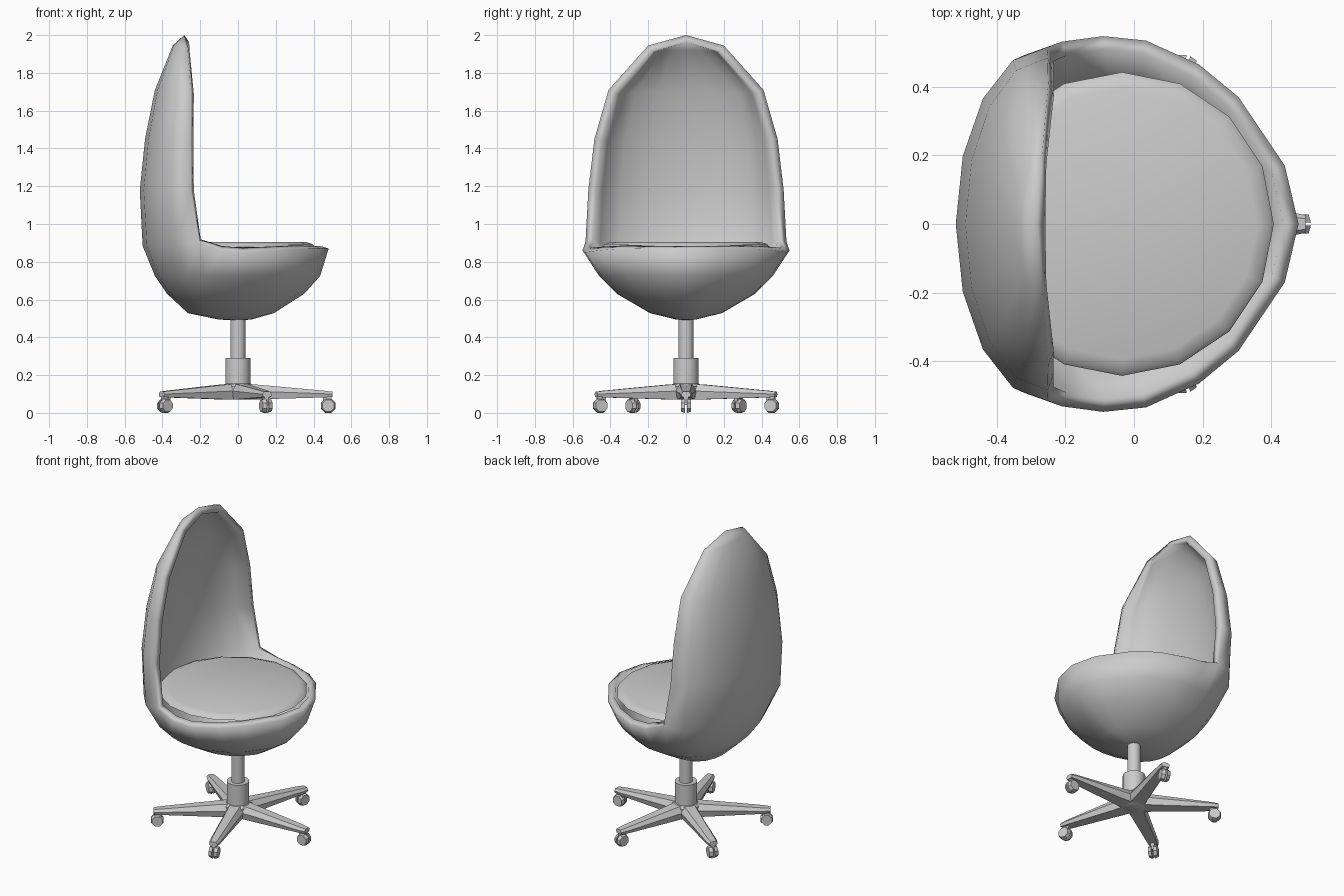
import bpy, bmesh
from math import sin, cos, pi, radians
from mathutils import Matrix, Vector

if "Cube" in bpy.data.objects:
    bpy.data.objects.remove(bpy.data.objects["Cube"])


def finish(name, bm, angle=35):
    bmesh.ops.recalc_face_normals(bm, faces=bm.faces[:])
    me = bpy.data.meshes.new(name)
    bm.to_mesh(me)
    bm.free()
    ob = bpy.data.objects.new(name, me)
    bpy.context.collection.objects.link(ob)
    bpy.ops.object.select_all(action='DESELECT')
    ob.select_set(True)
    bpy.context.view_layer.objects.active = ob
    bpy.ops.object.shade_smooth_by_angle(angle=radians(angle))
    return ob


def loft(bm, rings, closed=True):
    """Bridge successive vertex rings with quads."""
    for a, b in zip(rings, rings[1:]):
        n = len(a)
        for i in range(n if closed else n - 1):
            j = (i + 1) % n
            bm.faces.new((a[i], a[j], b[j], b[i]))


def fan(bm, ring, tip, closed=True):
    n = len(ring)
    for i in range(n if closed else n - 1):
        bm.faces.new((ring[i], ring[(i + 1) % n], tip))


def lathe(name, profile, sides, cx=0.0):
    """Capped solid of revolution from (radius, z) pairs."""
    bm = bmesh.new()
    rings = [[bm.verts.new((cx + r * cos(2 * pi * i / sides), r * sin(2 * pi * i / sides), z))
              for i in range(sides)] for r, z in profile]
    loft(bm, rings)
    bm.faces.new(rings[0])
    bm.faces.new(rings[-1])
    return finish(name, bm)


# Egg shell: a full bowl whose rear columns continue up into the back
BACK = 8
def back_arc(xr, yr, xb):
    return [(xr + (xb - xr) * sin(pi * k / BACK), yr * cos(pi * k / BACK)) for k in range(BACK + 1)]

half = [(-.09, .548, .86), (.035, .535, .85), (.19, .465, .86), (.305, .37, .868), (.44, .17, .87)]
front = [(x, -y, z) for x, y, z in half] + [(.48, 0, .87)] + [(x, y, z) for x, y, z in half[::-1]]
rim = [(x, y, .905 if k in (0, BACK) else .885)
       for k, (x, y) in enumerate(back_arc(-.21, .532, -.505))] + front

bm = bmesh.new()
rows = []
for z, x0, x1, y1 in [(.494, -.10, .07, .05), (.528, -.265, .19, .19),
                      (.63, -.375, .35, .365), (.725, -.44, .435, .46)]:
    rows.append([bm.verts.new((x0 + (x + .505) / .985 * (x1 - x0), y * y1 / .548, z))
                 for x, y, _ in rim])
rows.append([bm.verts.new(p) for p in rim])
loft(bm, rows)
fan(bm, rows[0], bm.verts.new((-.01, 0, .49)))
upper = [rows[-1][:BACK + 1]]
for z, xr, yr, xb in [(1.18, -.25, .517, -.52), (1.45, -.252, .485, -.492),
                      (1.71, -.25, .41, -.44), (1.945, -.268, .2, -.345)]:
    upper.append([bm.verts.new((x, y, z)) for x, y in back_arc(xr, yr, xb)])
loft(bm, upper, closed=False)
fan(bm, upper[-1], bm.verts.new((-.285, 0, 2.0)), closed=False)
shell = finish("seat_shell", bm, 40)
mod = shell.modifiers.new("thickness", 'SOLIDIFY')
mod.thickness = .045
mod.offset = -1

# Seat cushion
lathe("seat_cushion", [(.43, .873), (.443, .878), (.43, .893), (.395, .905)], 16, -.035)

# Gas lift and sleeve
lathe("lift_column", [(.04, .27), (.04, .51)], 16)
lathe("column_sleeve", [(.067, .13), (.067, .29)], 16)
lathe("base_hub", [(.06, .07), (.085, .085), (.085, .14), (.067, .155)], 15)

# Five-star base with twin-wheel casters
for n in range(5):
    turn = Matrix.Rotation(2 * pi * n / 5, 4, 'Z')

    bm = bmesh.new()
    rings = []
    for r, w, lo, hi in [(.02, .06, .072, .155), (.12, .05, .072, .148),
                         (.46, .034, .082, .117), (.50, .026, .085, .112)]:
        mid = lo + (hi - lo) * .55
        sec = [(-w * .8, lo), (w * .8, lo), (w, mid), (w * .6, hi), (-w * .6, hi), (-w, mid)]
        rings.append([bm.verts.new((r, y, z)) for y, z in sec])
    loft(bm, rings)
    bm.faces.new(rings[0])
    bm.faces.new(rings[-1])
    bm.transform(turn)
    finish(f"base_leg_{n + 1}", bm)

    bm = bmesh.new()
    for side in (-1, 1):
        bmesh.ops.create_cone(
            bm, cap_ends=True, segments=8, radius1=.041, radius2=.034, depth=.022,
            matrix=Matrix.Translation((.478, side * .016, .038)) @
            Matrix.Rotation(-side * pi / 2, 4, 'X') @ Matrix.Rotation(pi / 8, 4, 'Z'))
    bmesh.ops.create_cube(bm, size=1, matrix=Matrix.Translation((.472, 0, .066)) @
                          Matrix.Diagonal((.045, .024, .05, 1)))
    bm.transform(turn)
    finish(f"caster_{n + 1}", bm)
